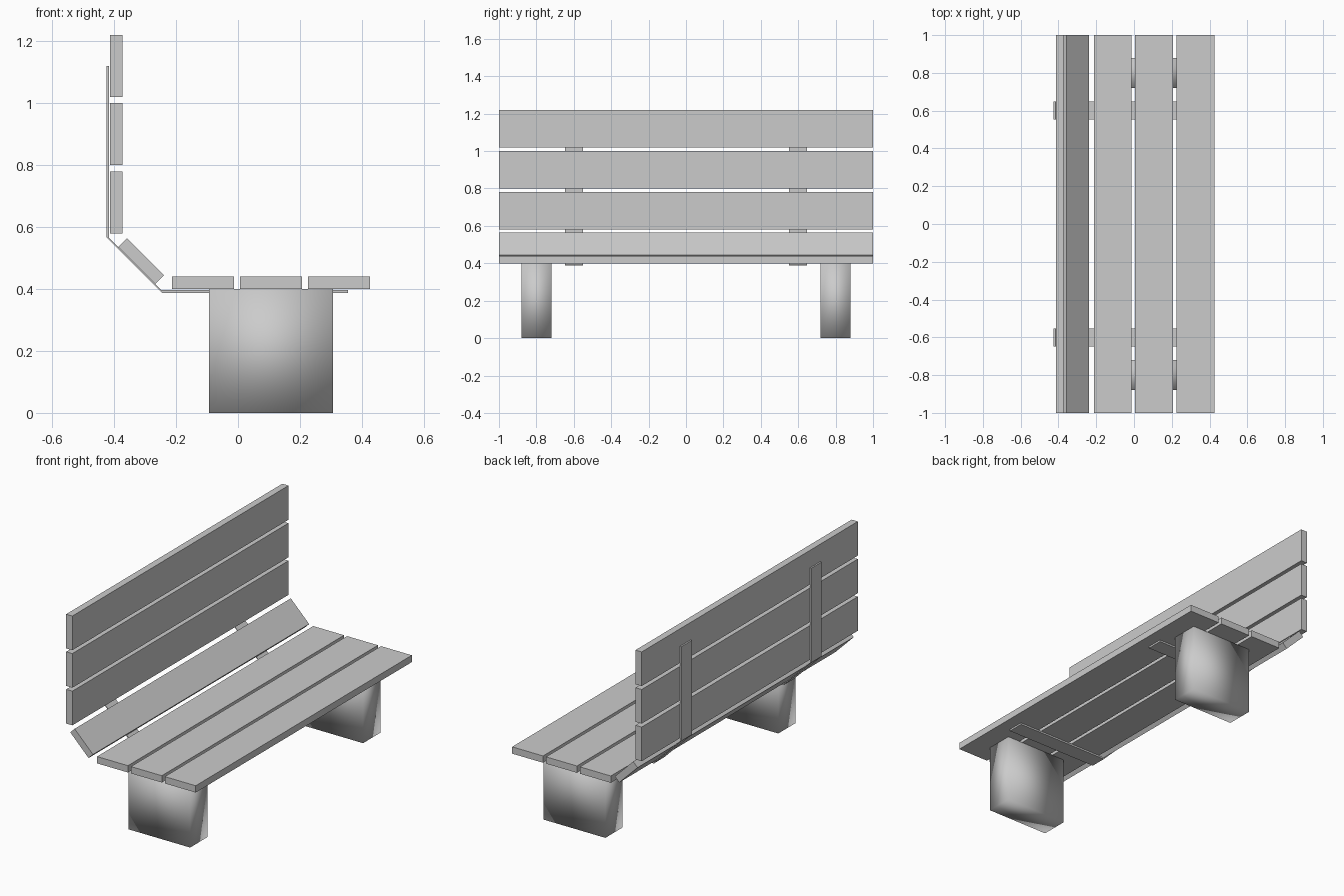
import bpy, bmesh, math

if "Cube" in bpy.data.objects:
    bpy.data.objects.remove(bpy.data.objects["Cube"])


def box(name, center, size, tilt=0.0, smooth=False):
    bpy.ops.mesh.primitive_cube_add(size=1, location=center, rotation=(0, tilt, 0))
    ob = bpy.context.object
    ob.name = name
    ob.scale = size
    bpy.ops.object.transform_apply(location=False, rotation=False, scale=True)
    if smooth:
        bpy.ops.object.shade_smooth()
    return ob


def extrude_profile(name, points, y0, y1):
    bm = bmesh.new()
    face = bm.faces.new([bm.verts.new((x, y0, z)) for x, z in points])
    ext = bmesh.ops.extrude_face_region(bm, geom=[face])
    verts = [v for v in ext["geom"] if isinstance(v, bmesh.types.BMVert)]
    bmesh.ops.translate(bm, vec=(0, y1 - y0, 0), verts=verts)
    bmesh.ops.recalc_face_normals(bm, faces=bm.faces)
    mesh = bpy.data.meshes.new(name)
    bm.to_mesh(mesh)
    bm.free()
    ob = bpy.data.objects.new(name, mesh)
    bpy.context.collection.objects.link(ob)
    return ob


# Seat and back planks, evenly spaced
for i in range(3):
    box(f"seat_plank_{i + 1}", (-0.113 + 0.2195 * i, 0, 0.42), (0.2, 2, 0.04))
    box(f"back_plank_{i + 1}", (-0.393, 0, 0.68 + 0.22 * i), (0.04, 2, 0.2))

# Narrower slanted plank joining seat and back
box("slanted_plank", (-0.313, 0, 0.49), (0.168, 2, 0.04), tilt=math.radians(45))

# Bent metal straps behind the planks, and block legs with soft shading
strap = [(0.355, 0.387), (0.355, 0.397), (-0.248, 0.397), (-0.416, 0.565),
         (-0.416, 1.12), (-0.425, 1.12), (-0.425, 0.568), (-0.245, 0.387)]
for side, s in (("left", -1), ("right", 1)):
    extrude_profile(f"{side}_strap", strap, s * 0.6 - 0.048, s * 0.6 + 0.048)
    box(f"{side}_leg", (0.106, s * 0.8, 0.2), (0.4, 0.16, 0.4), smooth=True)
